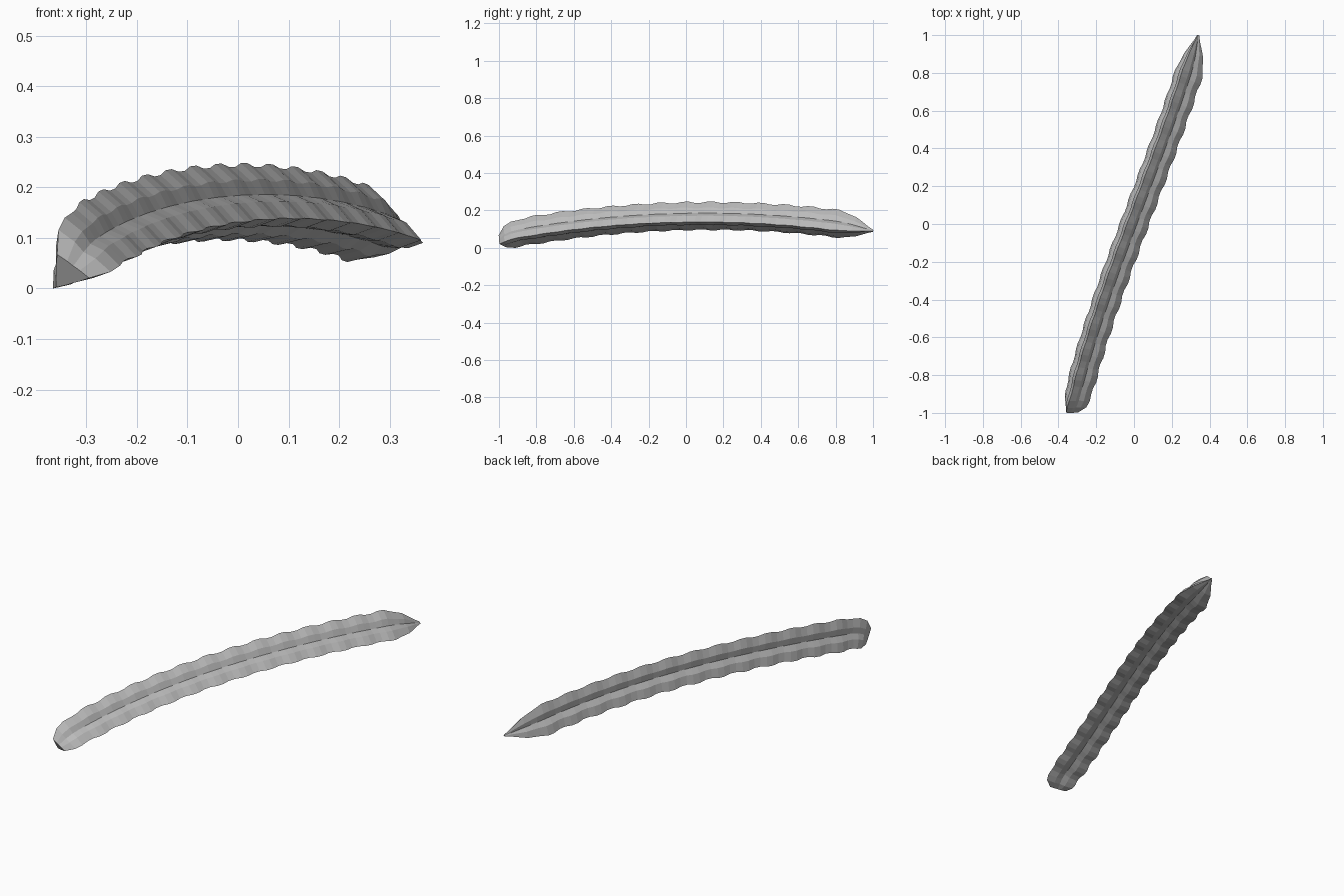
import bpy, bmesh, math
from mathutils import Vector

cube = bpy.data.objects.get("Cube")
if cube:
    bpy.data.objects.remove(cube, do_unlink=True)

grey = bpy.data.materials.new("plain grey")
grey.use_nodes = True
colour = (0.5, 0.5, 0.5, 1)
grey.diffuse_color = colour
grey.node_tree.nodes["Principled BSDF"].inputs["Base Color"].default_value = colour

RIBS, STEPS = 15, 4          # ribs along the pod, rings per rib
START, END = -0.985, 1.0
RADIUS = 0.088
TURN = math.radians(106)     # direction of the top ridge
TAPER = [(START, 0.54), (-0.95, 0.85), (-0.9, 0.95), (-0.8, 1), (0.8, 1),
         (0.85, 0.92), (0.9, 0.67), (0.95, 0.36), (END, 0.08)]


def spine(y):
    """Arched centre line that droops at the stem end."""
    droop = max(0, (-0.88 - y) / 0.105) ** 2
    x = 0.335 * y + 0.04 * y * (1 - y * y) - 0.015 * (1 - y * y) - 0.01 * droop
    return Vector((x, y, 0.167 + 0.019 * y - 0.0875 * y * y - 0.025 * droop))


def taper(y):
    for (a, ra), (b, rb) in zip(TAPER, TAPER[1:]):
        if y <= b:
            return ra + (rb - ra) * (y - a) / (b - a)
    return TAPER[-1][1]


def section(y, rib):
    """Three ridges with a shallow groove in the middle of each side."""
    groove = 0.5 - 0.09 * min(1, (y - START) / 0.1)
    for k in range(3):
        base = TURN - k * math.tau / 3
        for degrees, reach, ribbed in ((0, 1, 1), (27, 0.63, 1), (60, groove, 0.2), (93, 0.63, 1)):
            yield base - math.radians(degrees), reach * (1 + rib * ribbed)


# Ribbed pod, swept along the arched spine
bm = bmesh.new()
rings = []
count = RIBS * STEPS
for i in range(count + 1):
    y = START + (END - START) * i / count
    tangent = (spine(y + 0.01) - spine(y - 0.01)).normalized()
    side = tangent.cross(Vector((0, 0, 1))).normalized()
    up = side.cross(tangent)
    rib = 0.06 * math.sin(math.tau * (i / STEPS - 0.125))
    size = RADIUS * taper(y)
    rings.append([bm.verts.new(spine(y) + size * r * (side * math.cos(a) + up * math.sin(a)))
                  for a, r in section(y, rib)])

for low, high in zip(rings, rings[1:]):
    for j in range(len(low)):
        k = (j + 1) % len(low)
        bm.faces.new((low[j], low[k], high[k], high[j]))

# Blunt stem end and small tip
bm.faces.new(rings[0])
bm.faces.new(rings[-1])
bmesh.ops.recalc_face_normals(bm, faces=bm.faces)

# Rest on the ground, centred
points = [v.co for v in bm.verts]
lows = [min(p[n] for p in points) for n in range(3)]
highs = [max(p[n] for p in points) for n in range(3)]
shift = Vector((-(lows[0] + highs[0]) / 2, -(lows[1] + highs[1]) / 2, -lows[2]))
bmesh.ops.translate(bm, verts=bm.verts, vec=shift)

mesh = bpy.data.meshes.new("ribbed_pod")
bm.to_mesh(mesh)
bm.free()
mesh.materials.append(grey)
pod = bpy.data.objects.new("ribbed_pod", mesh)
bpy.context.collection.objects.link(pod)
